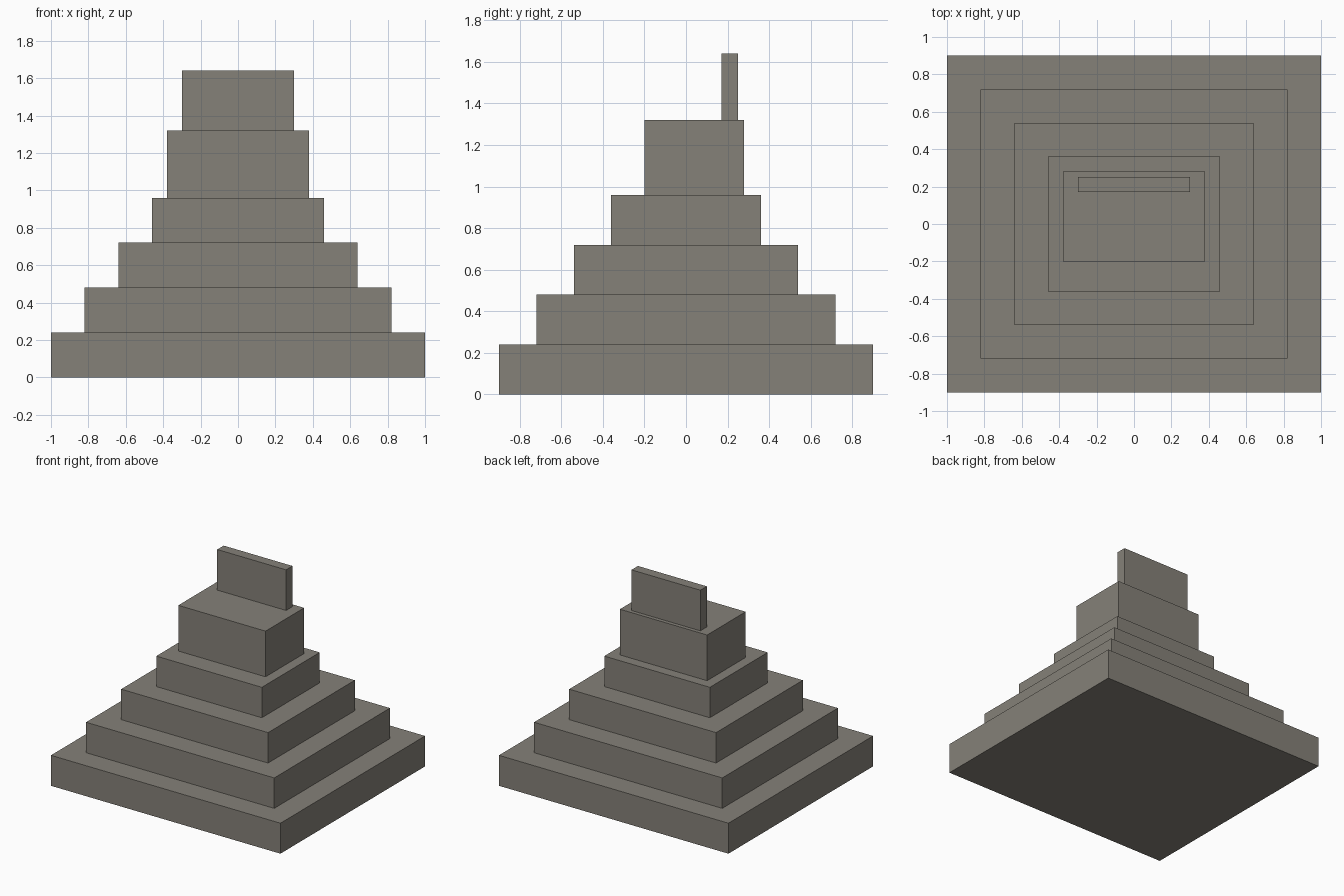
import bpy

cube = bpy.data.objects.get("Cube")
if cube:
    bpy.data.objects.remove(cube, do_unlink=True)

# Single stone colour
STONE = (0.235, 0.22, 0.19, 1.0)
stone = bpy.data.materials.new("grey stone")
stone.use_nodes = True
stone.diffuse_color = STONE
bsdf = next(n for n in stone.node_tree.nodes if n.type == "BSDF_PRINCIPLED")
bsdf.inputs["Base Color"].default_value = STONE
bsdf.inputs["Roughness"].default_value = 0.9


def block(name, width, depth, height, base, y=0.0):
    """Box resting on z = base, centred on x = 0."""
    bpy.ops.mesh.primitive_cube_add(size=1, location=(0, y, base + height / 2))
    obj = bpy.context.object
    obj.name = name
    obj.scale = (width, depth, height)
    bpy.ops.object.transform_apply(location=False, rotation=False, scale=True)
    obj.data.materials.append(stone)
    return obj


# Stepped base: each tier is set back by the same amount
TIERS, STEP, RISE = 4, 0.36, 0.24
for i in range(TIERS):
    block(f"step_tier_{i + 1}", 2.0 - i * STEP, 1.8 - i * STEP, RISE, i * RISE)

# Seat block, set towards the back, with an upright slab on top
seat_base = TIERS * RISE
seat_height = 0.36
block("seat_block", 0.76, 0.48, seat_height, seat_base, y=0.04)
block("back_slab", 0.6, 0.08, 0.32, seat_base + seat_height, y=0.21)
